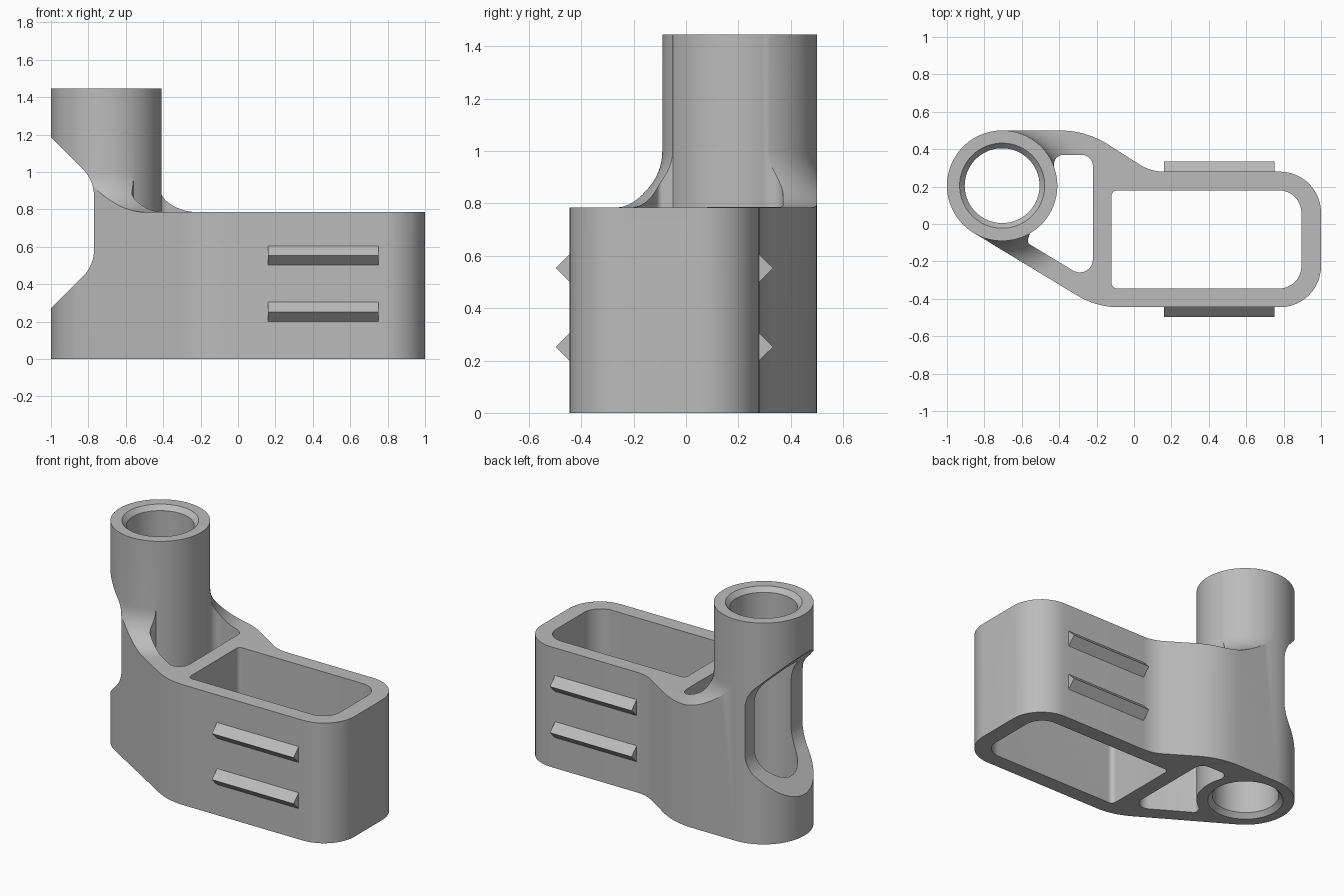
import bpy, bmesh
from math import sin, cos, tan, pi, radians
from mathutils import Vector, Matrix

old = bpy.data.objects.get("Cube")
if old:
    bpy.data.objects.remove(old)

TUBE_X, TUBE_Y, TUBE_R, TUBE_TOP = -0.705, 0.205, 0.295, 1.445
DECK = 0.785       # top of the bracket body
FLARE = 0.215      # fillet radius where the arms meet the tube

grey = bpy.data.materials.new("light grey")
grey.use_nodes = True
grey.diffuse_color = (0.5, 0.5, 0.5, 1)
grey.node_tree.nodes["Principled BSDF"].inputs["Base Color"].default_value = (0.5, 0.5, 0.5, 1)


def add_object(name, bm):
    bmesh.ops.recalc_face_normals(bm, faces=bm.faces)
    mesh = bpy.data.meshes.new(name)
    bm.to_mesh(mesh)
    bm.free()
    ob = bpy.data.objects.new(name, mesh)
    bpy.context.collection.objects.link(ob)
    return ob


def rounded(corners, steps=12):
    """Closed 2D outline from (x, y, radius) corners."""
    out = []
    for i, (x, y, r) in enumerate(corners):
        p = Vector((x, y))
        if r == 0:
            out.append(p)
            continue
        a = (Vector(corners[i - 1][:2]) - p).normalized()
        b = (Vector(corners[(i + 1) % len(corners)][:2]) - p).normalized()
        half = a.angle(b) / 2
        centre = p + (a + b).normalized() * (r / sin(half))
        start = p + a * (r / tan(half)) - centre
        sweep = start.angle_signed(p + b * (r / tan(half)) - centre)
        for k in range(steps + 1):
            t = -sweep * k / steps
            out.append(centre + Matrix.Rotation(t, 2) @ start)
    return out


def tube_arc(start, end, steps):
    """Points on the tube's outer wall, angles in degrees."""
    angles = [radians(start + (end - start) * k / steps) for k in range(steps + 1)]
    return [(TUBE_X + TUBE_R * cos(a), TUBE_Y + TUBE_R * sin(a), 0) for a in angles]


def prism(name, points, low, high, axis="z"):
    """Extrude an outline along z, or an (x, z) outline along y, or a (y, z) one along x."""
    place = {"z": lambda p, d: (p[0], p[1], d),
             "y": lambda p, d: (p[0], d, p[1]),
             "x": lambda p, d: (d, p[0], p[1])}[axis]
    bm = bmesh.new()
    ends = [[bm.verts.new(place(p, d)) for p in points] for d in (low, high)]
    for ring in ends:
        bm.faces.new(ring)
    n = len(points)
    for i in range(n):
        j = (i + 1) % n
        bm.faces.new((ends[0][i], ends[0][j], ends[1][j], ends[1][i]))
    return add_object(name, bm)


def lathe(name, profile, steps=128):
    """Spin an (r, z) profile about the tube axis."""
    bm = bmesh.new()
    verts = [bm.verts.new((TUBE_X + r, TUBE_Y, z)) for r, z in profile]
    edges = [bm.edges.new(pair) for pair in zip(verts, verts[1:])]
    bmesh.ops.spin(bm, geom=verts + edges, cent=(TUBE_X, TUBE_Y, 0), axis=(0, 0, 1),
                   angle=2 * pi, steps=steps)
    bmesh.ops.remove_doubles(bm, verts=bm.verts, dist=1e-5)
    return add_object(name, bm)


def boolean(target, tool, operation):
    mod = target.modifiers.new("cut", "BOOLEAN")
    mod.operation = operation
    mod.solver = "EXACT"
    mod.object = tool
    bpy.context.view_layer.objects.active = target
    bpy.ops.object.modifier_apply(modifier=mod.name)
    bpy.data.objects.remove(tool)


# Bracket outline, taken up to the tube top
outline = [(-0.20, -0.445, 0.43), (1, -0.445, 0.22), (1, 0.28, 0.22),
           (0.09, 0.28, 0.24), (-0.257, 0.5, 0.48)] + tube_arc(90, 238.7, 52)
body = prism("bracket_body", rounded(outline), 0, TUBE_TOP)

# Large open compartment
compartment = [(-0.12, -0.345, 0.03), (0.895, -0.345, 0.12),
               (0.895, 0.18, 0.12), (-0.12, 0.18, 0.03)]
boolean(body, prism("cutter", rounded(compartment), -0.1, 1.6), "DIFFERENCE")

# Pocket between the two arms, bounded by the tube wall
pocket = [(-0.22, -0.313, 0.07), (-0.22, 0.37, 0.06), (-0.425, 0.37, 0.05)]
pocket += tube_arc(20, -60, 28) + [(-0.572, -0.10, 0.025)]
boolean(body, prism("cutter", rounded(pocket), -0.1, 1.6), "DIFFERENCE")

# Keep the deck, the curved flare and the tube; trim everything else above
keep_r = TUBE_R + 0.0005
keep = [(0, -0.2), (3, -0.2), (3, DECK)]
for k in range(17):
    a = pi / 2 * k / 16
    keep.append((keep_r + FLARE * (1 - sin(a)), DECK + FLARE * (1 - cos(a))))
keep += [(keep_r, 1.6), (0, 1.6)]
boolean(body, lathe("cutter", keep), "INTERSECT")

# Bore with a chamfer at both ends
bore = [(0, -0.03), (0.255, -0.03), (0.2, 0.03),
        (0.2, TUBE_TOP - 0.03), (0.255, TUBE_TOP + 0.03), (0, TUBE_TOP + 0.03)]
boolean(body, lathe("cutter", bore), "DIFFERENCE")

# Side window through the tube wall
window = [(-1.2, 0.07, 0), (-0.77, 0.5, 0.2), (-0.77, 0.955, 0.2), (-1.2, 1.385, 0)]
boolean(body, prism("cutter", rounded(window), -1, 1, "y"), "DIFFERENCE")

# Triangular grip ribs on both long sides
parts = [body]
for side, wall, out in (("front", -0.445, -1), ("back", 0.28, 1)):
    for level, z in (("lower", 0.252), ("upper", 0.553)):
        section = [(wall - out * 0.01, z - 0.052), (wall, z - 0.052),
                   (wall + out * 0.053, z), (wall, z + 0.052), (wall - out * 0.01, z + 0.052)]
        parts.append(prism(f"{side}_{level}_rib", section, 0.16, 0.75, "x"))

# Colour and shading
for ob in parts:
    ob.data.materials.clear()
    ob.data.materials.append(grey)
    for poly in ob.data.polygons:
        poly.material_index = 0
bpy.ops.object.select_all(action="DESELECT")
body.select_set(True)
bpy.context.view_layer.objects.active = body
bpy.ops.object.shade_smooth_by_angle(angle=radians(25))
